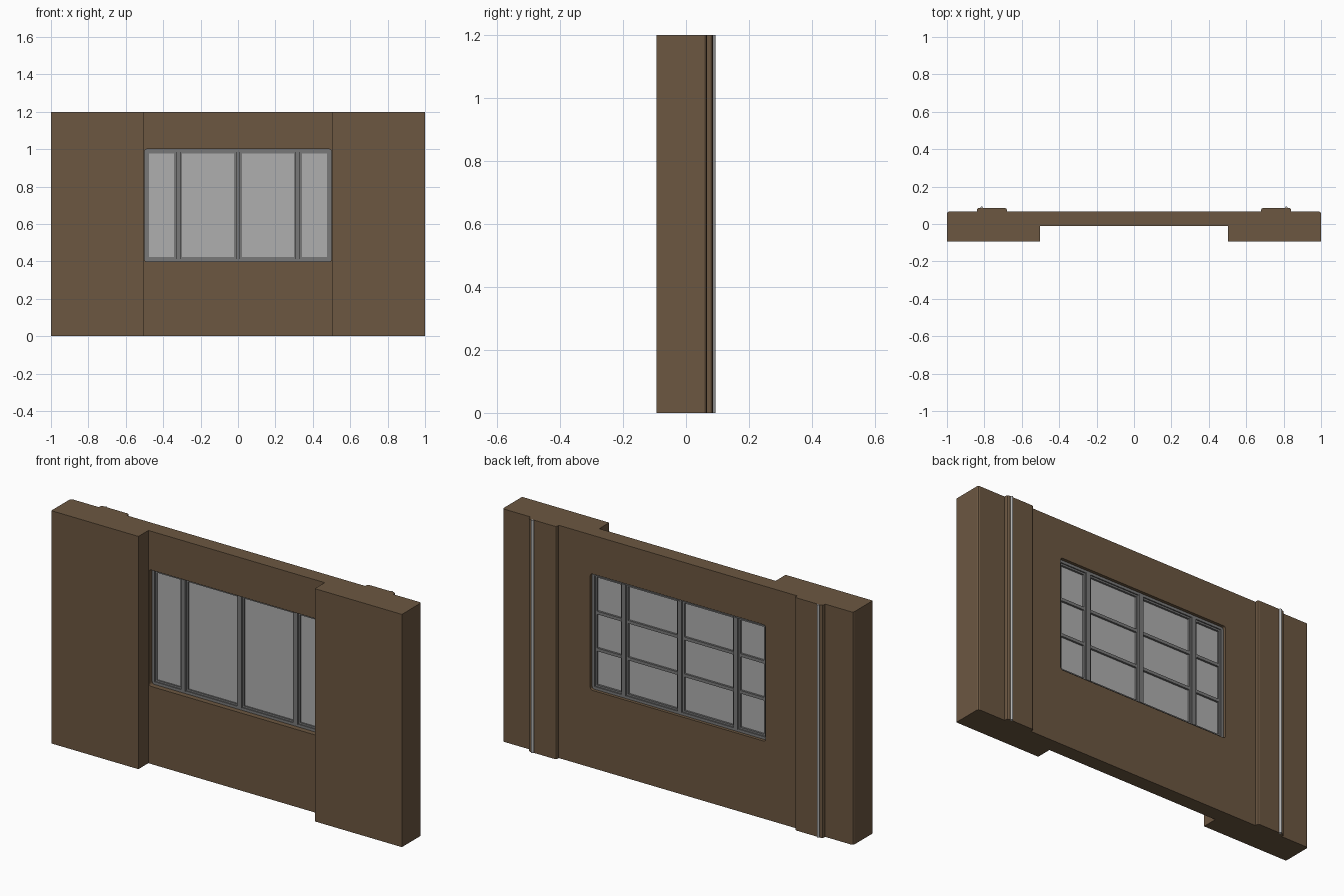
import bpy, bmesh, math

if "Cube" in bpy.data.objects:
    bpy.data.objects.remove(bpy.data.objects["Cube"])

def mat(name, c):
    m = bpy.data.materials.new(name)
    m.diffuse_color = (*c, 1)
    m.use_nodes = True
    m.node_tree.nodes["Principled BSDF"].inputs["Base Color"].default_value = m.diffuse_color
    return m

BROWN = mat("brown wall", (0.15, 0.095, 0.053))
GLASS = mat("pale grey glass", (0.43, 0.43, 0.43))
FRAME = mat("mid grey frame", (0.19, 0.19, 0.19))
METAL = mat("light grey metal", (0.45, 0.45, 0.45))

def finish(name, bm, m):
    bmesh.ops.recalc_face_normals(bm, faces=bm.faces)
    me = bpy.data.meshes.new(name)
    bm.to_mesh(me)
    bm.free()
    ob = bpy.data.objects.new(name, me)
    bpy.context.collection.objects.link(ob)
    if m:
        me.materials.append(m)
    return ob

def add_box(bm, x0, x1, y0, y1, z0, z1):
    r = bmesh.ops.create_cube(bm, size=1)
    for v in r["verts"]:
        v.co = ((x0 + x1) / 2 + v.co.x * (x1 - x0),
                (y0 + y1) / 2 + v.co.y * (y1 - y0),
                (z0 + z1) / 2 + v.co.z * (z1 - z0))
    return r["verts"]

def add_ring(bm, x0, x1, y0, y1, z0, z1, w):
    add_box(bm, x0, x0 + w, y0, y1, z0, z1)
    add_box(bm, x1 - w, x1, y0, y1, z0, z1)
    add_box(bm, x0 + w, x1 - w, y0, y1, z0, z0 + w)
    add_box(bm, x0 + w, x1 - w, y0, y1, z1 - w, z1)

# Wall: mirrored plan profile extruded upward
half = [(0.503, -0.012), (0.503, -0.093), (1, -0.093), (1, 0.057), (0.997, 0.063),
        (0.99, 0.066), (0.84, 0.066), (0.84, 0.078), (0.837, 0.083), (0.83, 0.086),
        (0.69, 0.086), (0.683, 0.083), (0.68, 0.078), (0.68, 0.066)]
plan = half + [(-x, y) for x, y in reversed(half)]
bm = bmesh.new()
f = bm.faces.new([bm.verts.new((x, y, 0)) for x, y in plan])
top = bmesh.ops.extrude_face_region(bm, geom=[f])["geom"]
bmesh.ops.translate(bm, vec=(0, 0, 1.2), verts=[v for v in top if isinstance(v, bmesh.types.BMVert)])
wall = finish("wall", bm, BROWN)

# Window opening with slightly rounded corners
bm = bmesh.new()
add_box(bm, -0.5, 0.5, -0.05, 0.12, 0.4, 1.0)
edges = [e for e in bm.edges if abs(e.verts[0].co.y - e.verts[1].co.y) > 0.1]
bmesh.ops.bevel(bm, geom=edges, offset=0.012, segments=3, profile=0.5, affect='EDGES')
cutter = finish("opening_cutter", bm, None)
cutter.hide_render = True
mod = wall.modifiers.new("opening", 'BOOLEAN')
mod.object = cutter
mod.operation = 'DIFFERENCE'
mod.solver = 'EXACT'
bpy.context.view_layer.objects.active = wall
bpy.ops.object.modifier_apply(modifier=mod.name)
bpy.data.objects.remove(cutter)

# Window frame: outer ring and stepped mullions
bm = bmesh.new()
add_ring(bm, -0.5, 0.5, 0.015, 0.05, 0.4, 1.0, 0.014)
for x in (-0.32, 0, 0.32):
    add_box(bm, x - 0.012, x + 0.012, 0.01, 0.053, 0.413, 0.987)
finish("window_frame", bm, FRAME)

# Sashes: a rim per pane, two glazing bars on the back
panes = [(-0.486, -0.332), (-0.308, -0.012), (0.012, 0.308), (0.332, 0.486)]
bm = bmesh.new()
for x0, x1 in panes:
    add_ring(bm, x0, x1, 0.02, 0.044, 0.414, 0.986, 0.009)
    for z in (0.605, 0.795):
        add_box(bm, x0 + 0.009, x1 - 0.009, 0.033, 0.044, z - 0.008, z + 0.008)
finish("sashes", bm, FRAME)

# Glass
bm = bmesh.new()
for x0, x1 in panes:
    add_box(bm, x0 + 0.005, x1 - 0.005, 0.027, 0.034, 0.42, 0.98)
finish("glass", bm, GLASS)

# Vertical metal rods on the back pilasters
for side, s in (("left", -1), ("right", 1)):
    bpy.ops.mesh.primitive_cylinder_add(vertices=12, radius=0.007, depth=1.2,
                                        location=(s * 0.815, 0.0865, 0.6))
    rod = bpy.context.object
    rod.name = side + "_rod"
    rod.data.materials.append(METAL)
    bpy.ops.object.shade_smooth_by_angle(angle=math.radians(40))
